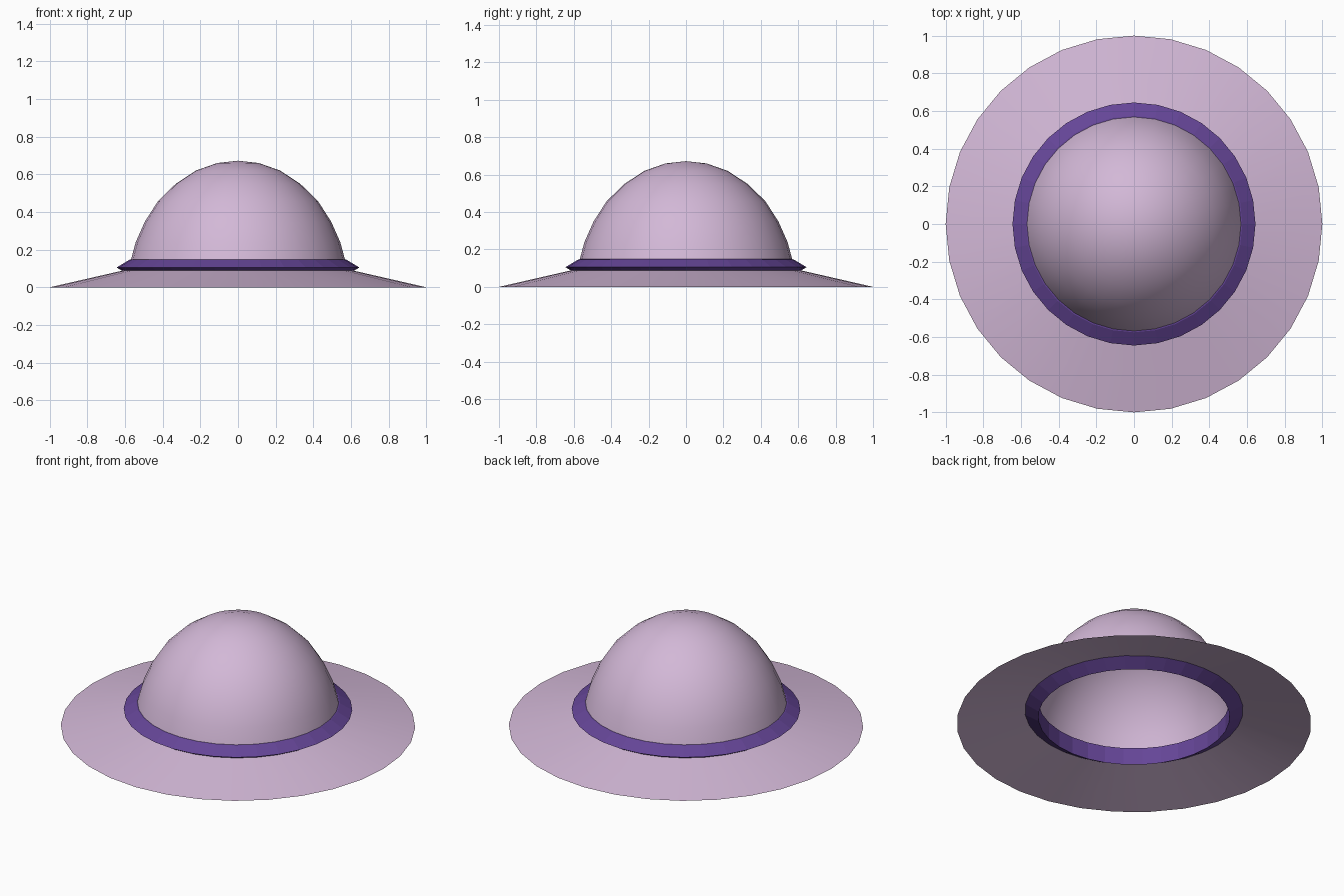
import bpy, bmesh
from math import cos, sin, tau, radians

if "Cube" in bpy.data.objects:
    bpy.data.objects.remove(bpy.data.objects["Cube"])

SIDES = 32


def material(name, rgb):
    m = bpy.data.materials.new(name)
    m.diffuse_color = (*rgb, 1)
    m.use_nodes = True
    m.node_tree.nodes["Principled BSDF"].inputs["Base Color"].default_value = m.diffuse_color
    return m


def lathe(name, profile, mat, closed=False, smooth=True):
    """Revolve (radius, z) points about z; points run from the inside outwards."""
    bm = bmesh.new()
    rings = []
    for r, z in profile:
        if r == 0:
            rings.append([bm.verts.new((0, 0, z))] * SIDES)
        else:
            rings.append([bm.verts.new((r * cos(tau * i / SIDES), r * sin(tau * i / SIDES), z))
                          for i in range(SIDES)])
    pairs = list(zip(rings, rings[1:]))
    if closed:
        pairs.append((rings[-1], rings[0]))
    for a, b in pairs:
        for i in range(SIDES):
            j = (i + 1) % SIDES
            bm.faces.new(dict.fromkeys((a[i], b[i], b[j], a[j])))
    mesh = bpy.data.meshes.new(name)
    bm.to_mesh(mesh)
    bm.free()
    mesh.materials.append(mat)
    obj = bpy.data.objects.new(name, mesh)
    bpy.context.collection.objects.link(obj)
    bpy.ops.object.select_all(action='DESELECT')
    bpy.context.view_layer.objects.active = obj
    obj.select_set(True)
    if smooth:
        bpy.ops.object.shade_smooth_by_angle(angle=radians(30))
    return obj


lilac = material("lilac", (0.65, 0.48, 0.68))
purple = material("purple", (0.13, 0.06, 0.31))

# Thin domed crown
lathe("crown", [(0, 0.672), (0.11, 0.66), (0.223, 0.62), (0.33, 0.55), (0.425, 0.457),
                (0.495, 0.348), (0.543, 0.24), (0.57, 0.14)], lilac)
# Thin sloping brim
lathe("brim", [(0.58, 0.096), (1, 0)], lilac)
# Faceted band between crown and brim
lathe("band", [(0.54, 0.15), (0.575, 0.147), (0.645, 0.105), (0.54, 0.043)],
      purple, closed=True, smooth=False)
